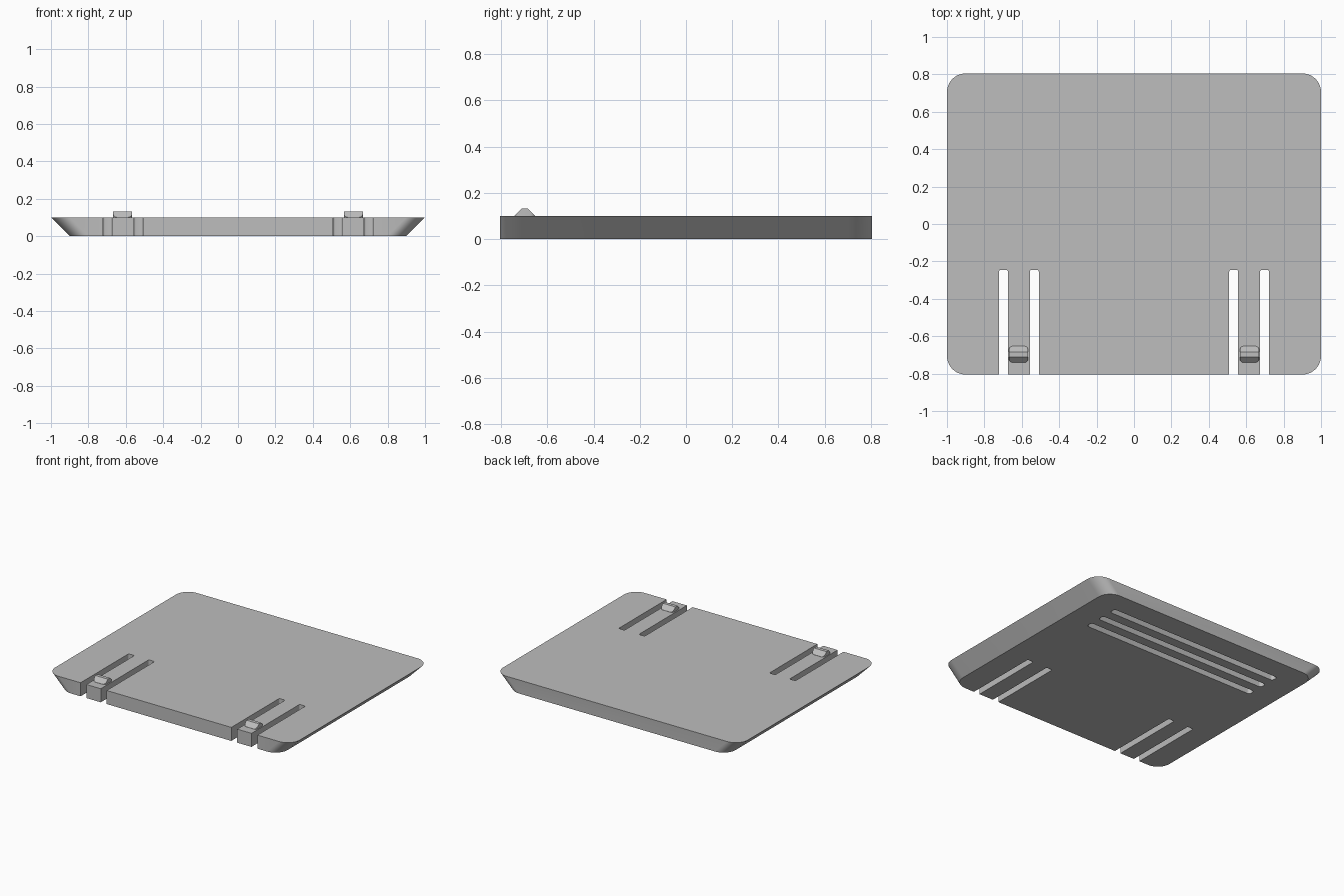
import bpy
import bmesh
from math import cos, sin, pi, radians

cube = bpy.data.objects.get("Cube")
if cube:
    bpy.data.objects.remove(cube, do_unlink=True)

grey = bpy.data.materials.new("light grey plastic")
grey.use_nodes = True
colour = (0.51, 0.51, 0.51, 1)
grey.diffuse_color = colour
grey.node_tree.nodes["Principled BSDF"].inputs["Base Color"].default_value = colour


def rounded(x0, x1, y0, y1, r, steps=10):
    """Counter-clockwise rounded rectangle."""
    corners = [(x1 - r, y1 - r), (x0 + r, y1 - r), (x0 + r, y0 + r), (x1 - r, y0 + r)]
    return [(cx + r * cos(a), cy + r * sin(a))
            for q, (cx, cy) in enumerate(corners)
            for a in [(q + i / steps) * pi / 2 for i in range(steps + 1)]]


def loft(name, lower, upper):
    """Solid between two matching loops of 3D points."""
    bm = bmesh.new()
    a = [bm.verts.new(p) for p in lower]
    b = [bm.verts.new(p) for p in upper]
    bm.faces.new(a[::-1])
    bm.faces.new(b)
    for i in range(len(a)):
        j = (i + 1) % len(a)
        bm.faces.new((a[i], a[j], b[j], b[i]))
    bmesh.ops.recalc_face_normals(bm, faces=bm.faces)
    mesh = bpy.data.meshes.new(name)
    bm.to_mesh(mesh)
    bm.free()
    mesh.materials.append(grey)
    ob = bpy.data.objects.new(name, mesh)
    bpy.context.collection.objects.link(ob)
    return ob


def prism(name, outline, z0, z1):
    return loft(name, [(x, y, z0) for x, y in outline], [(x, y, z1) for x, y in outline])


def activate(ob):
    bpy.ops.object.select_all(action='DESELECT')
    ob.select_set(True)
    bpy.context.view_layer.objects.active = ob


def boolean(ob, cutter, operation):
    cutter.hide_render = True
    mod = ob.modifiers.new("cut", 'BOOLEAN')
    mod.operation = operation
    mod.solver = 'EXACT'
    mod.object = cutter
    activate(ob)
    bpy.ops.object.modifier_apply(modifier=mod.name)
    bpy.data.objects.remove(cutter, do_unlink=True)


def smooth(ob):
    activate(ob)
    bpy.ops.object.shade_smooth_by_angle(angle=radians(30))


# Cover plate, with left and right sides sloping in towards the bottom
thick = 0.1
half_y = 0.805
plate = loft("cover_plate",
             [(x, y, 0) for x, y in rounded(-0.9, 0.9, -half_y, half_y, 0.1)],
             [(x, y, thick) for x, y in rounded(-1, 1, -half_y, half_y, 0.1)])

# Through slots that free the two spring tabs at the front
for side in (-1, 1):
    for x in (0.533, 0.698):
        cx = side * x
        outline = rounded(cx - 0.024, cx + 0.024, -0.95, -0.245, 0.01, 4)
        boolean(plate, prism("slot_cutter", outline, -0.1, 0.2), 'DIFFERENCE')

# Three finger grooves underneath, near the back
for y in (0.38, 0.5, 0.62):
    outline = rounded(-0.71, 0.71, y - 0.025, y + 0.025, 0.02, 5)
    boolean(plate, prism("groove_cutter", outline, -0.1, 0.04), 'DIFFERENCE')
smooth(plate)

# Wedge-shaped catches on the tabs
profile = [(-0.742, 0.098), (-0.742, thick), (-0.71, 0.132), (-0.685, 0.132),
           (-0.652, thick), (-0.652, 0.098)]
for side, label in ((1, "left"), (-1, "right")):
    cx = side * 0.617
    catch = loft(label + "_catch",
                 [(cx - 0.052, y, z) for y, z in profile],
                 [(cx + 0.052, y, z) for y, z in profile])
    outline = rounded(cx - 0.051, cx + 0.051, -0.741, -0.653, 0.02, 5)
    boolean(catch, prism("catch_trim", outline, 0, 0.2), 'INTERSECT')
    smooth(catch)
